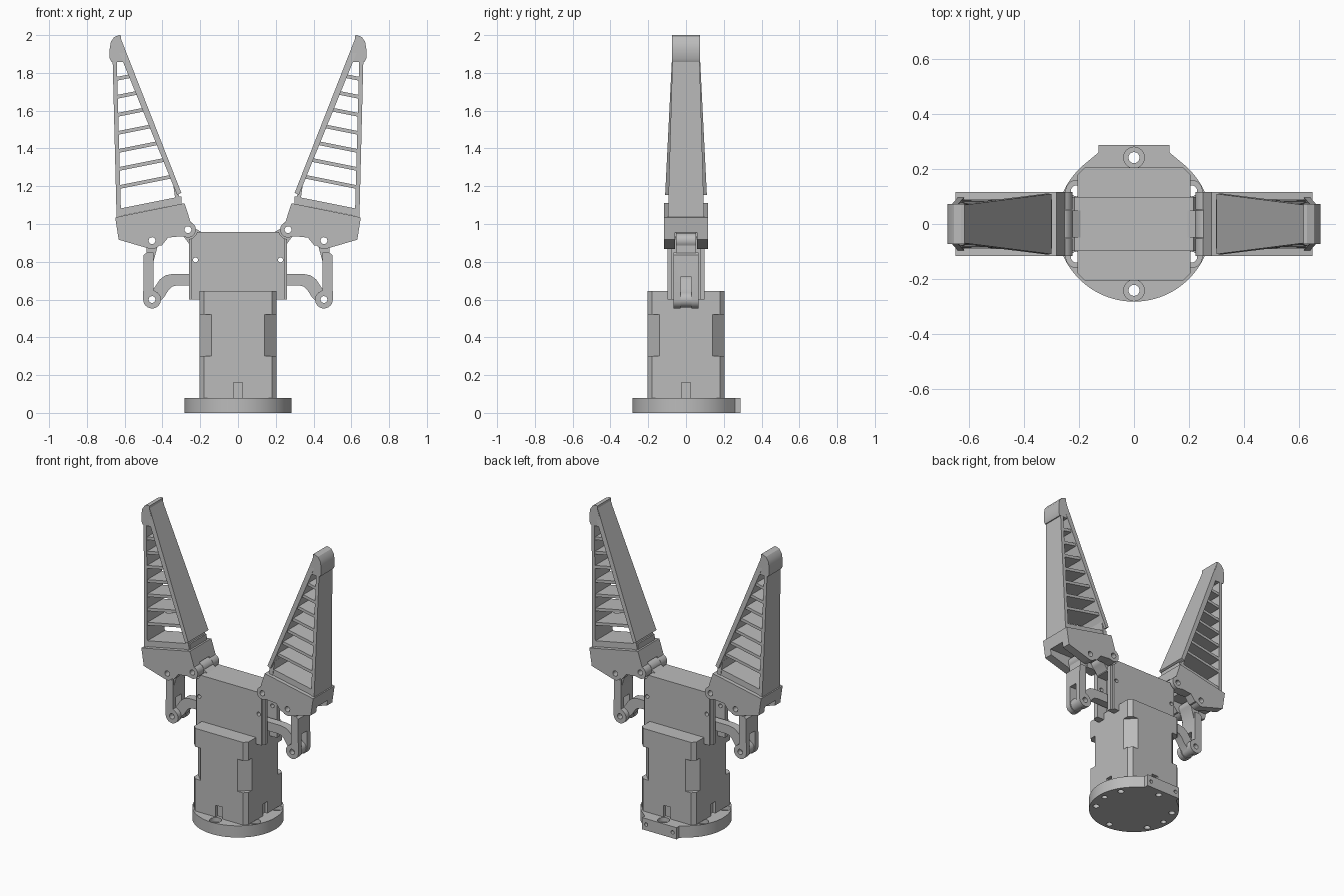
import bpy, bmesh, math
from mathutils import Matrix

if "Cube" in bpy.data.objects:
    bpy.data.objects.remove(bpy.data.objects["Cube"])

grey = bpy.data.materials.new("machined grey")
grey.use_nodes = True
COLOUR = (0.5, 0.5, 0.5, 1)
grey.diffuse_color = COLOUR
grey.node_tree.nodes["Principled BSDF"].inputs["Base Color"].default_value = COLOUR


def finish(name, bm):
    bmesh.ops.recalc_face_normals(bm, faces=bm.faces)
    mesh = bpy.data.meshes.new(name)
    bm.to_mesh(mesh)
    bm.free()
    mesh.materials.append(grey)
    ob = bpy.data.objects.new(name, mesh)
    bpy.context.collection.objects.link(ob)
    return ob


def loft(name, loop_a, loop_b):
    """Solid between two matching outlines."""
    bm = bmesh.new()
    a = [bm.verts.new(p) for p in loop_a]
    b = [bm.verts.new(p) for p in loop_b]
    bm.faces.new(a)
    bm.faces.new(b[::-1])
    for i in range(len(a)):
        j = (i + 1) % len(a)
        bm.faces.new((a[i], a[j], b[j], b[i]))
    return finish(name, bm)


def side_prism(name, pts, y0, y1, side=1):
    """Extrude an x-z outline along y."""
    return loft(name, [(side * x, y0, z) for x, z in pts],
                [(side * x, y1, z) for x, z in pts])


def taper_prism(name, pts, width, side):
    """Extrude an x-z outline both ways by a half width that depends on z."""
    return loft(name, [(side * x, -width(z), z) for x, z in pts],
                [(side * x, width(z), z) for x, z in pts])


def up_prism(name, pts, z0, z1):
    return loft(name, [(x, y, z0) for x, y in pts], [(x, y, z1) for x, y in pts])


def box(name, x0, x1, y0, y1, z0, z1):
    return side_prism(name, [(x0, z0), (x1, z0), (x1, z1), (x0, z1)], y0, y1)


def rod(name, centre, radius, length, axis="Y"):
    bm = bmesh.new()
    bmesh.ops.create_cone(bm, cap_ends=True, segments=32, radius1=radius,
                          radius2=radius, depth=length)
    turn = Matrix.Rotation(math.pi / 2, 4, "X") if axis == "Y" else Matrix()
    bmesh.ops.transform(bm, matrix=Matrix.Translation(centre) @ turn, verts=bm.verts)
    return finish(name, bm)


def combine(ob, others, operation="DIFFERENCE"):
    bpy.context.view_layer.objects.active = ob
    for other in others:
        mod = ob.modifiers.new("bool", "BOOLEAN")
        mod.operation, mod.solver, mod.object = operation, "EXACT", other
        bpy.ops.object.modifier_apply(modifier=mod.name)
        bpy.data.objects.remove(other)
    return ob


def arc(cx, cy, r, start, end, n):
    return [(cx + r * math.cos(math.radians(start + (end - start) * i / n)),
             cy + r * math.sin(math.radians(start + (end - start) * i / n)))
            for i in range(n + 1)]


def chamfered_square(half, cut):
    c = half - cut
    return [(c, -half), (half, -c), (half, c), (c, half),
            (-c, half), (-half, c), (-half, -c), (-c, -half)]


# Mounting flange with key tab and counterbored bolt holes
outline = arc(0, 0, 0.283, 130, 410, 72) + [(0.13, 0.26), (0.13, 0.288),
                                          (-0.13, 0.288), (-0.13, 0.26)]
flange = up_prism("mounting_flange", outline, 0, 0.08)
cuts = []
for i in range(6):
    a = math.radians(90 + 60 * i)
    x, y = 0.242 * math.cos(a), 0.242 * math.sin(a)
    cuts += [rod("hole", (x, y, 0.04), 0.02, 0.2, "Z"),
             rod("bore", (x, y, 0.08), 0.038, 0.06, "Z")]
cuts += [rod("hole", (x, 0, 0), 0.018, 0.06, "Z") for x in (-0.242, 0.242)]
cuts += [rod("hole", (x, 0.29, 0.04), 0.012, 0.06) for x in (-0.1, 0.1)]
combine(flange, cuts)

# Motor housing: deeper corner chamfers in the middle, key slots at the foot
housing = up_prism("motor_housing", chamfered_square(0.205, 0.025), 0.08, 0.645)
cuts = []
for sx in (-1, 1):
    for sy in (-1, 1):
        tri = [(sx * 0.14, sy * 0.205), (sx * 0.205, sy * 0.14), (sx * 0.25, sy * 0.25)]
        cuts.append(up_prism("corner", tri, 0.3, 0.52))
    cuts.append(box("slot", -0.025, 0.025, sx * 0.205 - 0.02, sx * 0.205 + 0.02, 0.07, 0.16))
    cuts.append(box("slot", sx * 0.205 - 0.02, sx * 0.205 + 0.02, -0.025, 0.025, 0.07, 0.16))
combine(housing, cuts)

# Palm block with a lever channel on each side and rounded hinge seats
palm = side_prism("palm_block", [(-0.26, 0.6), (0.26, 0.6), (0.26, 0.93), (0.225, 0.958),
                                 (-0.225, 0.958), (-0.26, 0.93)], -0.098, 0.098)
cuts = []
for s in (-1, 1):
    cuts += [box("channel", s * 0.23 - 0.045, s * 0.23 + 0.045, -0.05, 0.05, 0.5, 0.89),
             rod("seat", (s * 0.265, 0, 0.97), 0.05, 0.4),
             rod("pin_hole", (s * 0.225, 0, 0.81), 0.013, 0.4)]
    cuts += [box("step", s * 0.275 - 0.03, s * 0.275 + 0.03, y - 0.02, y + 0.02, 0.5, 1)
             for y in (-0.1, 0.1)]
combine(palm, cuts)


def pad_x(z):
    return 0.3 + 0.392 * (z - 1.165)


def wall_x(z):
    return 0.643 + 0.025 * (z - 1.04)


def pad_width(z):
    return 0.11 - 0.04 * (z - 1.165) / 0.8


def wall_width(z):
    return 0.096 - 0.024 * (z - 1.04) / 0.82


HINGE, ELBOW, CRANK = (0.265, 0.97), (0.455, 0.912), (0.455, 0.6)

for side, label in ((1, "left"), (-1, "right")):
    def pin(spot, radius, length):
        return rod("pin", (side * spot[0], 0, spot[1]), radius, length)

    # Hinge knuckle on the palm
    knuckle = pin(HINGE, 0.042, 0.1)
    knuckle.name = label + "_hinge_knuckle"
    web = side_prism("web", [(0.19, 0.89), (0.255, 0.89), (0.3, 0.95), (0.25, 0.99),
                             (0.19, 0.955)], -0.05, 0.05, side)
    combine(knuckle, [web], "UNION")
    combine(knuckle, [pin(HINGE, 0.018, 0.4)])

    # Finger base with hinge ears and a slot for the coupler
    ears = arc(*HINGE, 0.042, 110, 290, 14)
    base = side_prism(label + "_finger_base",
                      [(0.283, 1.11)] + ears + [(0.3, 0.935), (0.37, 0.928), (0.405, 0.885)]
                      + arc(*ELBOW, 0.045, 215, 290, 6)
                      + [(0.632, 0.917), (0.65, 1.035)], -0.116, 0.116, side)
    slots = [side_prism("slot", [(0.34, 0.8), (0.7, 0.8), (0.7, 0.955), (0.34, 0.955)],
                        -0.058, 0.058, side),
             side_prism("slot", [(0.2, 0.85), (0.345, 0.85), (0.345, 0.95), (0.31, 1.02),
                                 (0.2, 1.02)], -0.052, 0.052, side)]
    combine(base, slots + [pin(HINGE, 0.018, 0.4), pin(ELBOW, 0.018, 0.4)])

    # Grip pad, its neck and the outer wall of the finger
    pad = [(pad_x(1.165), 1.165), (pad_x(1.98), 1.98), (0.65, 1.96), (pad_x(1.15) + 0.028, 1.153)]
    taper_prism(label + "_grip_pad", pad, pad_width, side)
    neck = [(0.298, 1.09), (pad_x(1.2) + 0.012, 1.2), (pad_x(1.2) + 0.028, 1.2), (0.325, 1.08)]
    taper_prism(label + "_pad_neck", neck, wall_width, side)
    wall = [(wall_x(z) - d, z) for d, z in ((0, 1.02), (0, 1.88), (0.022, 1.88), (0.024, 1.02))]
    taper_prism(label + "_outer_wall", wall, wall_width, side)

    # Fingertip cap
    tip = [(0.63, 2.0), (0.655, 1.99), (0.673, 1.965), (0.679, 1.93), (0.679, 1.875),
           (0.67, 1.858), (pad_x(1.858) + 0.01, 1.858), (pad_x(1.98), 1.98), (0.618, 1.998)]
    side_prism(label + "_fingertip", tip, -0.073, 0.073, side)

    # Flexing ribs and the floor they stand above
    for i in range(8):
        zo = 1.767 - 0.0955 * i if i < 7 else 1.06
        xo = wall_x(zo) - 0.01
        slope = 0.2
        xi = (pad_x(0) + 0.014 + 0.392 * (zo + slope * xo)) / (1 + 0.392 * slope)
        zi = zo + slope * (xo - xi)
        t = 0.01 if i < 7 else 0.02
        rib = [(xo, zo - t), (xo, zo + t), (xi, zi + t), (xi, zi - t)]
        taper_prism(f"{label}_rib_{i + 1}", rib, lambda z: wall_width(z) - 0.004, side)

    # Coupler link: forked lower end, narrower eye at the top
    link = side_prism(label + "_coupler_link",
                      [(0.5, 0.835), (0.485, 0.848), (0.448, 0.848), (0.448, 0.65)]
                      + arc(*CRANK, 0.047, 130, 360, 16), -0.065, 0.065, side)
    eye = side_prism("eye", [(0.448, 0.8), (0.485, 0.8)] + arc(*ELBOW, 0.04, -40, 220, 16),
                     -0.054, 0.054, side)
    combine(link, [eye], "UNION")
    fork = side_prism("fork", [(0.38, 0.5), (0.55, 0.5), (0.55, 0.72), (0.38, 0.72)],
                      -0.03, 0.03, side)
    combine(link, [fork, pin(CRANK, 0.018, 0.4), pin(ELBOW, 0.018, 0.4)])

    # Bent crank lever from the palm to the coupler
    lever = side_prism(label + "_crank_lever",
                       [(0.18, 0.675), (0.325, 0.675), (0.35, 0.668), (0.368, 0.65),
                        (0.39, 0.615), (0.415, 0.59)] + arc(*CRANK, 0.042, 210, 420, 14)
                       + [(0.445, 0.66), (0.415, 0.705), (0.385, 0.728), (0.345, 0.736),
                          (0.18, 0.736)], -0.028, 0.028, side)
    combine(lever, [pin(CRANK, 0.018, 0.4)])

# Keep edges crisp while smoothing the round parts
bpy.ops.object.select_all(action="DESELECT")
for ob in bpy.context.scene.objects:
    if ob.type == "MESH":
        ob.select_set(True)
        bpy.context.view_layer.objects.active = ob
bpy.ops.object.shade_smooth_by_angle(angle=math.radians(30))
